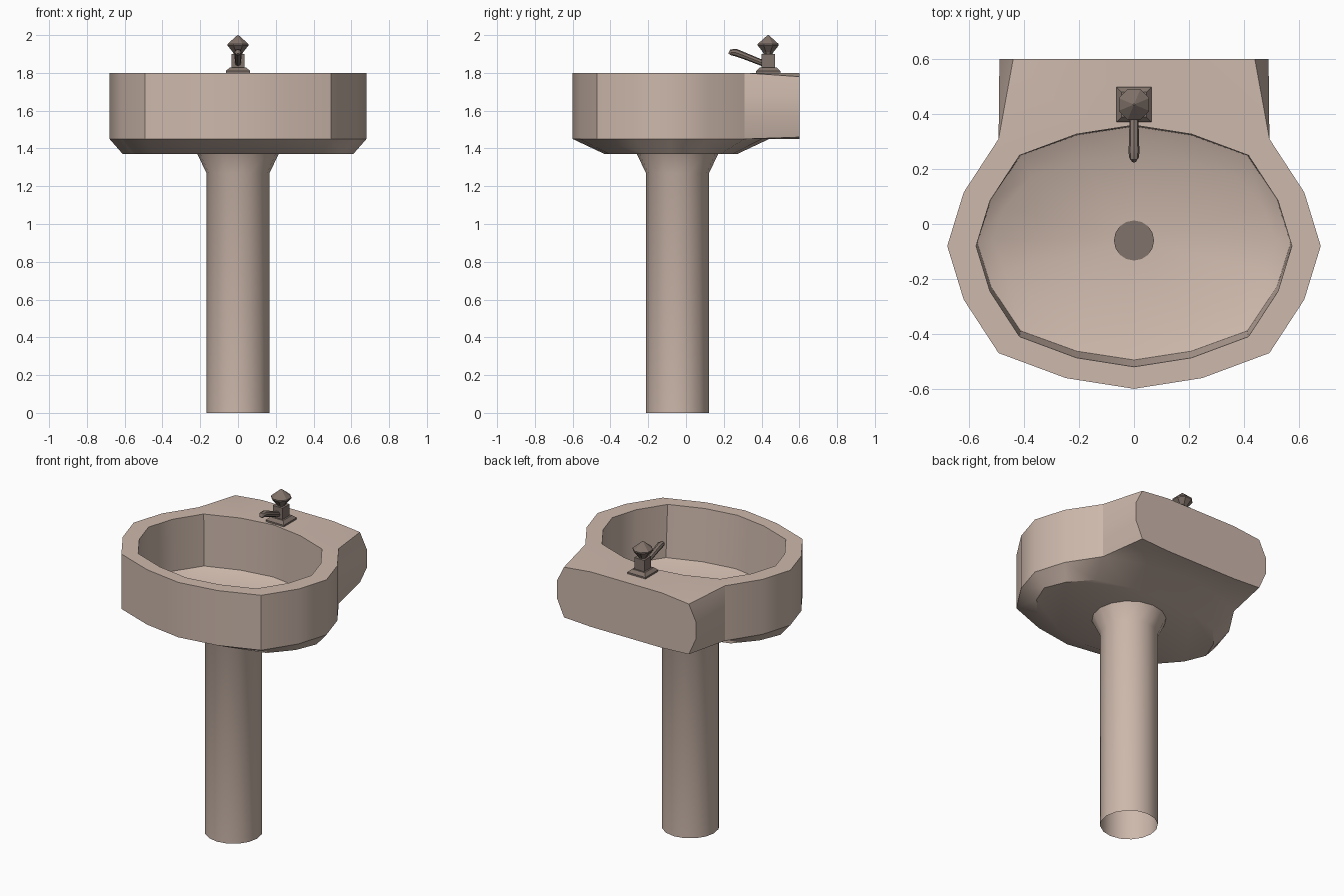
import bpy, bmesh, math
from mathutils import Vector

if "Cube" in bpy.data.objects:
    bpy.data.objects.remove(bpy.data.objects["Cube"])


def material(name, rgb):
    m = bpy.data.materials.new(name)
    m.diffuse_color = (*rgb, 1)
    m.use_nodes = True
    m.node_tree.nodes["Principled BSDF"].inputs["Base Color"].default_value = m.diffuse_color
    return m


CERAMIC = material("beige ceramic", (0.61, 0.48, 0.41))
METAL = material("brown metal", (0.22, 0.17, 0.145))


def finish(bm, name, mat, smooth=None):
    bmesh.ops.recalc_face_normals(bm, faces=bm.faces)
    me = bpy.data.meshes.new(name)
    bm.to_mesh(me)
    bm.free()
    me.materials.append(mat)
    ob = bpy.data.objects.new(name, me)
    bpy.context.collection.objects.link(ob)
    if smooth:
        bpy.ops.object.select_all(action='DESELECT')
        ob.select_set(True)
        bpy.context.view_layer.objects.active = ob
        bpy.ops.object.shade_smooth_by_angle(angle=math.radians(smooth))
    return ob


def bridge(bm, a, b, closed=True):
    n = len(a)
    for i in range(n if closed else n - 1):
        j = (i + 1) % n
        bm.faces.new((a[i], a[j], b[j], b[i]))


def lathe(name, mat, profile, n, cx, cy, turn=0.0, smooth=None, caps=(True, True)):
    bm = bmesh.new()
    rings = []
    for r, z in profile:
        rings.append([bm.verts.new((cx + r * math.cos(turn + math.tau * i / n),
                                    cy + r * math.sin(turn + math.tau * i / n), z))
                      for i in range(n)])
    for a, b in zip(rings, rings[1:]):
        bridge(bm, a, b)
    if caps[0]:
        bm.faces.new(rings[0])
    if caps[1]:
        bm.faces.new(rings[-1])
    return finish(bm, name, mat, smooth)


# Basin: 16-sided oval rings, unit outline shared by all of them
HALF = [(0, -1), (0.365, -0.925), (0.725, -0.75), (0.912, -0.375), (1, 0),
        (0.912, 0.375), (0.725, 0.75), (0.365, 0.925), (0, 1)]
OVAL = HALF + [(-x, y) for x, y in HALF[-2:0:-1]]

bm = bmesh.new()


def oval(rx, ry, cy, z):
    return [bm.verts.new((x * rx, cy + y * ry, z)) for x, y in OVAL]


floor = oval(0.515, 0.305, -0.055, 1.43)
wall = oval(0.57, 0.425, -0.07, 1.47)
inner = oval(0.575, 0.44, -0.08, 1.8)
top = oval(0.68, 0.52, -0.08, 1.8)
low = oval(0.68, 0.52, -0.08, 1.45)
under = oval(0.61, 0.35, -0.08, 1.37)
center = bm.verts.new((0, -0.06, 1.40))
for i in range(16):
    bm.faces.new((floor[i], floor[(i + 1) % 16], center))
for a, b in ((floor, wall), (wall, inner), (inner, top), (low, under)):
    bridge(bm, a, b)
bm.faces.new(under)
front = list(range(10, 16)) + list(range(0, 7))      # outer wall without the rear
bridge(bm, [top[i] for i in front], [low[i] for i in front], closed=False)

# Rear block joining the wall, with chamfered sides
xs = (0.44, 0.25, 0, -0.25, -0.44)
back_top = [bm.verts.new((x, 0.6, 1.78 if abs(x) > 0.4 else 1.8)) for x in xs]
back_low = [bm.verts.new((x, 0.6, 1.46 if abs(x) > 0.4 else 1.45)) for x in xs]
bridge(bm, top[6:11], back_top, closed=False)
bridge(bm, low[6:11], back_low, closed=False)
mids = []
for s, k, e in ((1, 6, 0), (-1, 10, 4)):
    m = [bm.verts.new((s * 0.49, 0.6, z)) for z in (1.68, 1.57)]
    c = [bm.verts.new((s * 0.493, 0.31, z)) for z in (1.68, 1.57)]
    bridge(bm, [top[k]] + c + [low[k]], [back_top[e]] + m + [back_low[e]], closed=False)
    mids.append(m)
bm.faces.new(back_top + mids[1] + back_low[::-1] + mids[0][::-1])
finish(bm, "basin", CERAMIC, 35)

# Drain plate
lathe("drain", METAL, [(0.073, 1.404), (0.073, 1.411)], 16, 0, -0.06)

# Pedestal, open at the bottom, with a flared top
lathe("pedestal", CERAMIC, [(0.167, 0), (0.167, 1.27), (0.22, 1.38)], 16, 0, -0.045,
      smooth=35, caps=(False, True))

# Faucet base and square post
R2 = math.sqrt(2)
lathe("faucet_base", METAL, [(0.064 * R2, 1.795), (0.064 * R2, 1.81), (0.045 * R2, 1.828)],
      4, 0, 0.435, math.pi / 4)
lathe("faucet_post", METAL, [(0.035 * R2, 1.82), (0.035 * R2, 1.9)], 4, 0, 0.435, math.pi / 4)
# Diamond-shaped handle
lathe("faucet_handle", METAL, [(0.022, 1.895), (0.03, 1.91), (0.06, 1.945), (0.06, 1.953),
                               (0.003, 2.0)], 8, 0, 0.435, math.pi / 8)

# Spout: tapered tube along a short path
bm = bmesh.new()
path = [((0.41, 1.850), 0.016), ((0.31, 1.890), 0.018), ((0.262, 1.908), 0.020),
        ((0.240, 1.908), 0.017), ((0.232, 1.897), 0.010)]
rings = []
for i, ((y, z), r) in enumerate(path):
    a = Vector(path[max(i - 1, 0)][0])
    b = Vector(path[min(i + 1, len(path) - 1)][0])
    d = (b - a).normalized()
    rings.append([bm.verts.new((r * math.cos(t), y - d.y * r * math.sin(t), z + d.x * r * math.sin(t)))
                  for t in [math.tau * k / 8 for k in range(8)]])
for a, b in zip(rings, rings[1:]):
    bridge(bm, a, b)
bm.faces.new(rings[0])
bm.faces.new(rings[-1])
finish(bm, "faucet_spout", METAL, 40)
